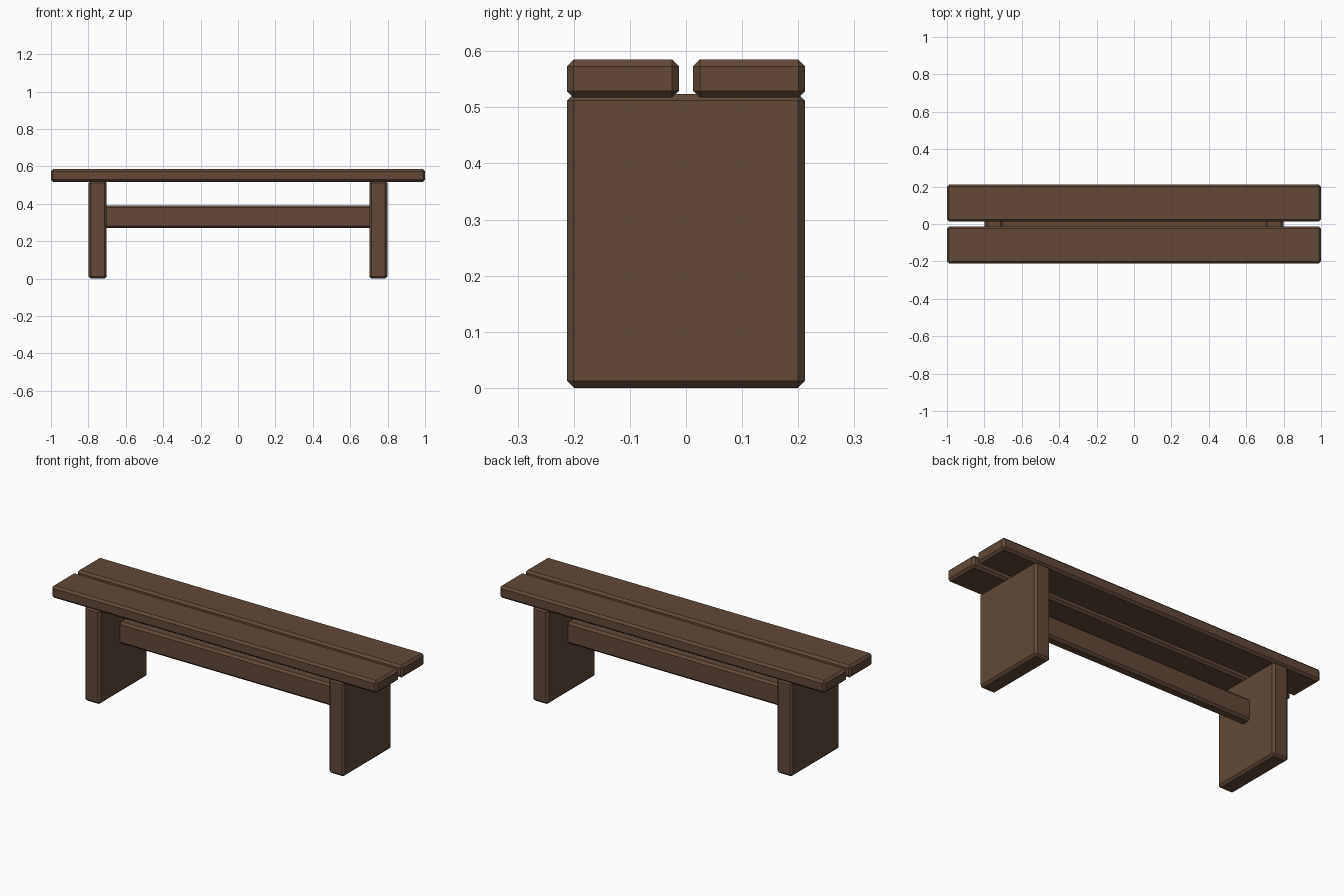
import bpy

if "Cube" in bpy.data.objects:
    bpy.data.objects.remove(bpy.data.objects["Cube"])

wood = bpy.data.materials.new("dark_brown_wood")
wood.diffuse_color = (0.122, 0.066, 0.038, 1.0)
wood.use_nodes = True
wood.node_tree.nodes["Principled BSDF"].inputs["Base Color"].default_value = wood.diffuse_color


def beam(name, centre, size, chamfer=0.012):
    """Box with every edge cut by a single flat chamfer."""
    bpy.ops.mesh.primitive_cube_add(size=1, location=centre)
    ob = bpy.context.object
    ob.name = name
    ob.scale = size
    bpy.ops.object.transform_apply(location=False, rotation=False, scale=True)
    mod = ob.modifiers.new("chamfer", 'BEVEL')
    mod.width = chamfer
    mod.segments = 1
    ob.data.materials.append(wood)
    return ob


# Two seat planks with a narrow gap between them
for name, s in (("front_seat_plank", -1), ("back_seat_plank", 1)):
    beam(name, (0, s * 0.1123, 0.551), (2.0, 0.1995, 0.068))

# Two slab legs
for name, s in (("left_leg", -1), ("right_leg", 1)):
    beam(name, (s * 0.75, 0, 0.262), (0.096, 0.4236, 0.524))

# Stretcher let into both legs
beam("stretcher", (0, 0, 0.331), (1.45, 0.062, 0.122))
